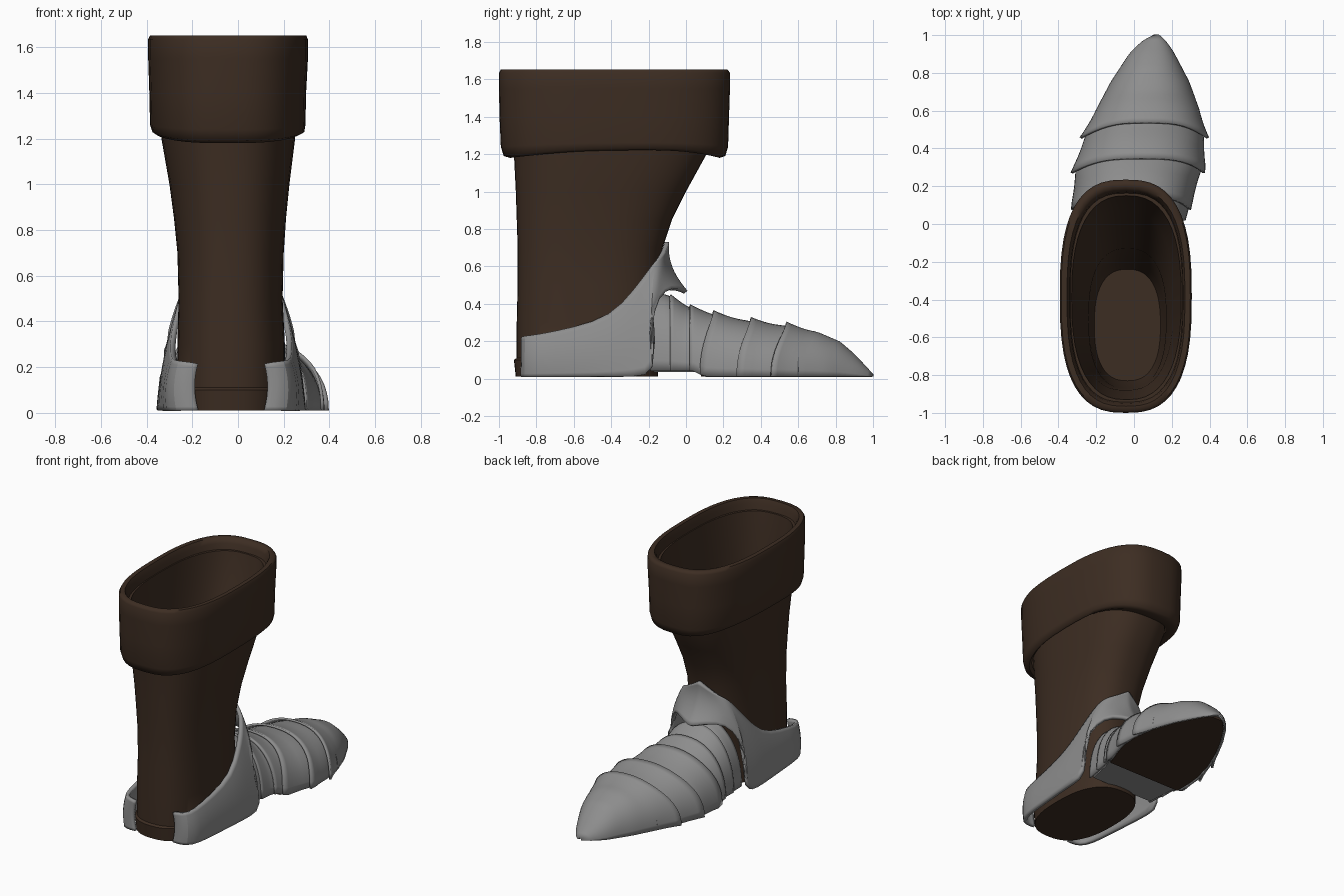
import bpy, bmesh, math

if "Cube" in bpy.data.objects:
    bpy.data.objects.remove(bpy.data.objects["Cube"])

def material(name, rgb):
    m = bpy.data.materials.new(name)
    m.diffuse_color = (*rgb, 1)
    m.use_nodes = True
    m.node_tree.nodes["Principled BSDF"].inputs["Base Color"].default_value = m.diffuse_color
    return m

LEATHER = material("brown leather", (0.046, 0.026, 0.016))
STEEL = material("grey steel", (0.27, 0.27, 0.27))

def lerp(table, t):
    """Piecewise linear lookup in [(t, value), ...]."""
    if t <= table[0][0]:
        return table[0][1]
    for (a, va), (b, vb) in zip(table, table[1:]):
        if t <= b:
            return va + (vb - va) * (t - a) / (b - a)
    return table[-1][1]

def spow(v, e):
    return math.copysign(abs(v) ** e, v)

def loft(name, rows, mat, closed=True, caps=(False, False), thick=0, subsurf=0, angle=40):
    """Skin a list of equal-length point rows."""
    bm = bmesh.new()
    vs = [[bm.verts.new(p) for p in r] for r in rows]
    n = len(rows[0])
    for a, b in zip(vs, vs[1:]):
        for i in range(n if closed else n - 1):
            j = (i + 1) % n
            bm.faces.new((a[i], a[j], b[j], b[i]))
    if caps[0]:
        bm.faces.new(vs[0][::-1])
    if caps[1]:
        bm.faces.new(vs[-1])
    bmesh.ops.recalc_face_normals(bm, faces=bm.faces)
    me = bpy.data.meshes.new(name)
    bm.to_mesh(me)
    bm.free()
    me.materials.append(mat)
    me.shade_smooth()
    me.set_sharp_from_angle(angle=math.radians(angle))
    ob = bpy.data.objects.new(name, me)
    bpy.context.collection.objects.link(ob)
    if subsurf:
        s = ob.modifiers.new("smooth", "SUBSURF")
        s.levels = s.render_levels = subsurf
        s.boundary_smooth = "PRESERVE_CORNERS"
    if thick:
        s = ob.modifiers.new("thickness", "SOLIDIFY")
        s.thickness = thick
        s.offset = 0
    return ob

def ring(z, y0, y1, x0, x1, n=2.5, wave=0.0, count=48):
    """Horizontal rounded-box section; wave lifts the sides."""
    pts = []
    for i in range(count):
        a = 2 * math.pi * i / count
        c, s = math.cos(a), math.sin(a)
        pts.append(((x0 + x1) / 2 + (x1 - x0) / 2 * spow(c, 2 / n),
                    (y0 + y1) / 2 + (y1 - y0) / 2 * spow(s, 2 / n),
                    z + wave * c * c * (1 + 0.4 * s)))
    return pts

# Leather shaft: outer wall up, inner wall down to the insole
shaft = [
    (0.01, -.91, -.15, -.27, .21), (0.10, -.92, -.15, -.27, .21),
    (0.11, -.905, -.15, -.265, .205), (0.30, -.905, -.15, -.265, .205),
    (0.50, -.90, -.145, -.26, .195), (0.70, -.90, -.125, -.265, .20),
    (0.85, -.905, -.075, -.28, .21), (1.00, -.91, 0, -.30, .225),
    (1.20, -.92, .11, -.335, .25), (1.58, -.95, .18, -.35, .265),
    (1.58, -.93, .15, -.33, .25), (1.20, -.88, .07, -.30, .21),
    (0.80, -.87, -.13, -.24, .17), (0.30, -.85, -.2, -.23, .16),
    (0.12, -.83, -.24, -.21, .14)]
loft("boot_shaft", [ring(*s) for s in shaft], LEATHER, caps=(True, True))

# Folded cuff with a wavy lower edge
cuff = [
    (1.20, -.92, .11, -.335, .25, .04), (1.18, -.94, .18, -.36, .27, .04),
    (1.19, -.975, .21, -.375, .29, .04), (1.24, -.99, .225, -.385, .295, .02),
    (1.40, -.997, .23, -.388, .298, 0), (1.55, -1, .235, -.393, .306, 0),
    (1.635, -1, .235, -.393, .306, 0), (1.652, -.99, .222, -.385, .298, 0),
    (1.652, -.965, .19, -.355, .27, 0), (1.62, -.95, .17, -.34, .26, 0),
    (1.50, -.93, .15, -.33, .25, 0)]
loft("folded_cuff", [ring(*s[:5], n=2.7, wave=s[5]) for s in cuff], LEATHER, angle=60)

# Ankle guard: columns (bottom y, half width, z), (top y, half width, z), forward pull
cols = [
    ((-.87, .145, .01), (-.87, .145, .215), 0),
    ((-.875, .18, .01), (-.87, .18, .222), 0),
    ((-.865, .235, .01), (-.86, .225, .225), 0),
    ((-.80, .275, .01), (-.80, .25, .23), 0),
    ((-.60, .29, .01), (-.60, .255, .27), 0),
    ((-.42, .305, .01), (-.40, .255, .33), 0),
    ((-.28, .315, .01), (-.28, .225, .47), 0),
    ((-.15, .315, .02), (-.21, .195, .565), 0),
    ((-.20, .29, .29), (-.17, .165, .62), 0),
    ((-.155, .22, .44), (-.145, .135, .65), 0),
    ((-.08, .15, .49), (-.12, .09, .675), -.02),
    ((-.005, .03, .465), (-.105, .02, .72), -.035),
    ((0, 0, .46), (-.10, 0, .735), -.035)]
CX = -.03

def guard_column(col, side):
    (yb, wb, zb), (yt, wt, zt), pull = col
    pts = []
    for i in range(7):
        t = i / 6
        bow = 4 * t * (1 - t)
        w = wb + (wt - wb) * t + .015 * bow * (wb > .03)
        pts.append((CX + side * w, yb + (yt - yb) * t + pull * bow, zb + (zt - zb) * t))
    return pts

guard = [guard_column(c, -1) for c in cols] + [guard_column(c, 1) for c in cols[-2::-1]]
loft("ankle_guard", guard, STEEL, closed=False, thick=.024, subsurf=1)

# Foot outline and crest, as functions of y
LEFT = [(-.2, -.29), (0, -.305), (.1, -.315), (.27, -.31), (.45, -.262), (.6, -.2),
        (.75, -.12), (.9, -.02), (.96, .04), (1, .115)]
RIGHT = [(-.2, .21), (0, .25), (.1, .29), (.3, .36), (.45, .37), (.6, .345),
         (.75, .29), (.9, .21), (.96, .17), (1, .125)]
CREST = [(-.2, .46), (-.1, .445), (0, .385), (.13, .345), (.34, .305), (.53, .28),
         (.7, .247), (.82, .195), (.9, .125), (1, .015)]
BASE = [(-.2, .04), (.04, .04), (.1, .01), (1, .01)]

def arch(y, scale, sweep, count=28):
    """Cross-foot arch whose sides sweep back by 'sweep'."""
    pts = []
    for i in range(count + 1):
        a = math.pi * i / count
        c, s = math.cos(a), math.sin(a)
        yy = y - sweep * abs(c) ** 3
        l, r, b = lerp(LEFT, yy), lerp(RIGHT, yy), lerp(BASE, yy)
        x = (l + r) / 2 + (r - l) / 2 * spow(c, .9) * scale
        pts.append((x, yy, b + (lerp(CREST, yy) * scale - b) * s ** .9))
    return pts

# Overlapping foot plates: rear y, front y, side sweep, rear flare
plates = [(-.17, -.02, .02, 1.0), (-.085, .06, 0, 1.02), (.02, .19, 0, 1.03),
          (.145, .40, .07, 1.05), (.345, .60, .075, 1.06), (.535, .997, .08, 1.07)]
for k, (ya, yb, sweep, flare) in enumerate(plates):
    rows = []
    steps = 18 if k == 5 else 8
    for i in range(steps + 1):
        t = i / steps
        d = (yb - ya) * t
        scale = .985 + (flare - .985) * max(0, 1 - d / .13) ** 1.6
        rows.append(arch(ya + d, scale, sweep * (1 - t)))
    loft("toe_cap" if k == 5 else f"foot_plate_{k + 1}", rows, STEEL,
         closed=False, thick=.014, angle=60)

# Soles: flat slabs following the foot outline
def slab(name, y0, y1, z0, z1, mat):
    ys = [y0 + (y1 - y0) * i / 12 for i in range(13)]
    edge = [(lerp(LEFT, y) + .015, y) for y in ys] + [(lerp(RIGHT, y) - .015, y) for y in ys[::-1]]
    loft(name, [[(x, y, z) for x, y in edge] for z in (z0, z1)], mat, caps=(True, True))

slab("toe_sole", .08, .96, .012, .03, LEATHER)
slab("arch_plate", -.17, .1, .035, .05, STEEL)
